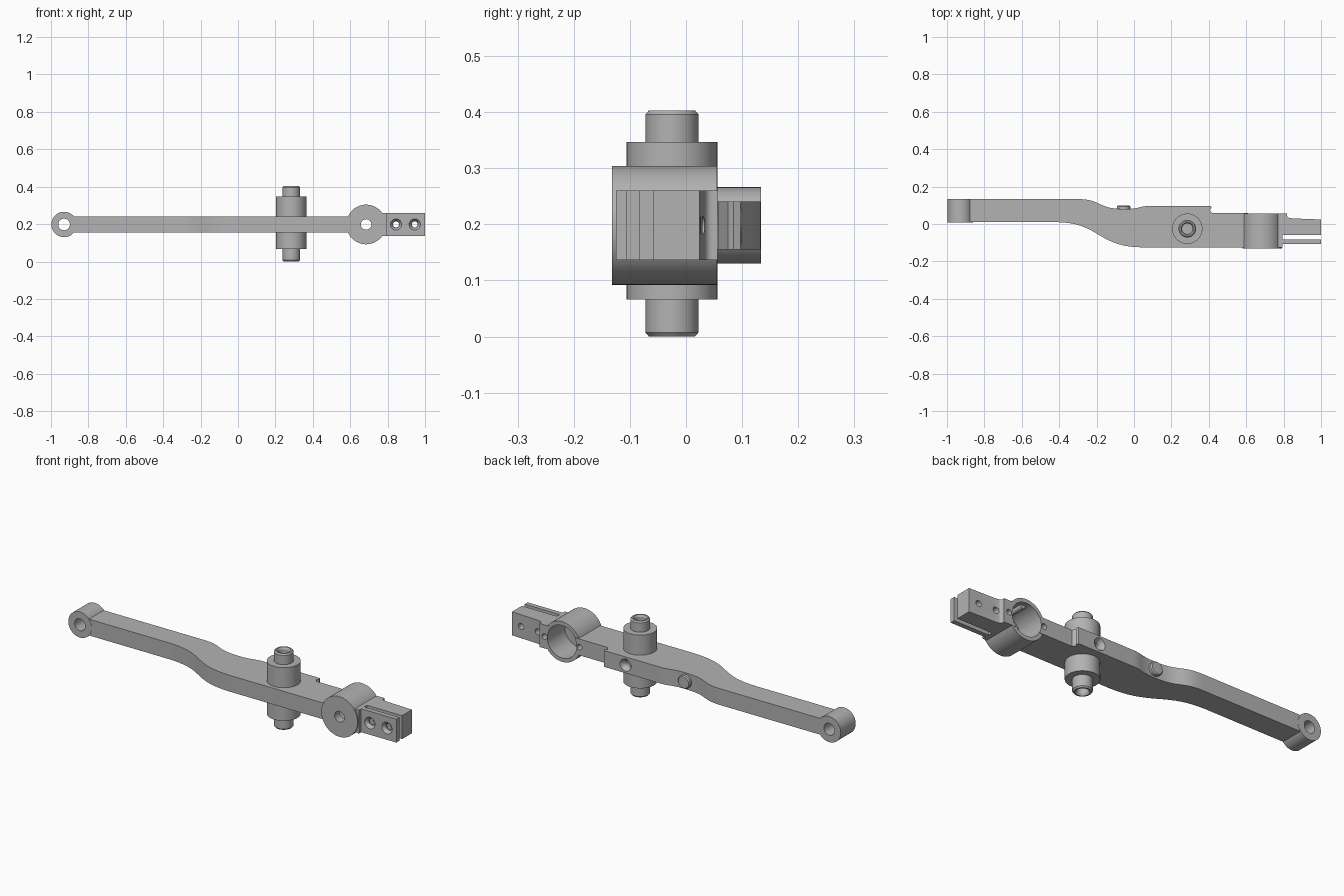
import bpy, bmesh, math
from mathutils import Vector, Matrix
from mathutils.geometry import interpolate_bezier

if "Cube" in bpy.data.objects:
    bpy.data.objects.remove(bpy.data.objects["Cube"], do_unlink=True)

MID = 0.198          # height of the arm's centre line
PIVOT = (0.285, -0.025)
RING_X = 0.685

metal = bpy.data.materials.new("grey metal")
metal.use_nodes = True
grey = (0.45, 0.45, 0.45, 1)
metal.diffuse_color = grey
metal.node_tree.nodes["Principled BSDF"].inputs["Base Color"].default_value = grey


def finish(name, bm):
    bmesh.ops.recalc_face_normals(bm, faces=bm.faces[:])
    mesh = bpy.data.meshes.new(name)
    bm.to_mesh(mesh)
    bm.free()
    mesh.materials.append(metal)
    obj = bpy.data.objects.new(name, mesh)
    bpy.context.collection.objects.link(obj)
    return obj


def prism(name, outline, half):
    """Plan outline extruded evenly about the centre line."""
    bm = bmesh.new()
    face = bm.faces.new([bm.verts.new((x, y, MID - half)) for x, y in outline])
    new = bmesh.ops.extrude_face_region(bm, geom=[face])["geom"]
    verts = [v for v in new if isinstance(v, bmesh.types.BMVert)]
    bmesh.ops.translate(bm, verts=verts, vec=(0, 0, 2 * half))
    return finish(name, bm)


def rod(name, x, y0, y1, r0, r1=None, z=MID, segments=48):
    """Cylinder or cone along y."""
    bm = bmesh.new()
    place = Matrix.Translation((x, (y0 + y1) / 2, z)) @ Matrix.Rotation(-math.pi / 2, 4, "X")
    bmesh.ops.create_cone(bm, cap_ends=True, segments=segments, radius1=r0,
                          radius2=r0 if r1 is None else r1, depth=y1 - y0, matrix=place)
    return finish(name, bm)


def lathe(name, profile, x, y):
    bm = bmesh.new()
    verts = [bm.verts.new((r, 0, z)) for r, z in profile]
    edges = [bm.edges.new(pair) for pair in zip(verts, verts[1:])]
    bmesh.ops.spin(bm, geom=verts + edges, cent=(0, 0, 0), axis=(0, 0, 1),
                   angle=2 * math.pi, steps=48)
    bmesh.ops.remove_doubles(bm, verts=bm.verts[:], dist=1e-5)
    bmesh.ops.translate(bm, verts=bm.verts[:], vec=(x, y, 0))
    return finish(name, bm)


def combine(target, other, operation):
    mod = target.modifiers.new("combine", "BOOLEAN")
    mod.operation, mod.solver, mod.object = operation, "EXACT", other
    bpy.context.view_layer.objects.active = target
    bpy.ops.object.modifier_apply(modifier=mod.name)
    bpy.data.objects.remove(other, do_unlink=True)


def bend(*points):
    return [(p.x, p.y) for p in interpolate_bezier(*[Vector((*q, 0)) for q in points], 18)]


# Cranked arm
back = bend((-0.3, 0.133), (-0.17, 0.133), (-0.2, 0.08), (-0.05, 0.08))
back += bend((-0.05, 0.08), (0.03, 0.08), (0.03, 0.097), (0.09, 0.097))[1:]
front = bend((-0.42, 0.01), (-0.18, 0.01), (-0.2, -0.125), (0.05, -0.125))
outline = [(-0.93, 0.01)] + front + [(0.69, -0.125), (0.69, 0.058), (0.418, 0.058),
           (0.405, 0.075), (0.415, 0.085), (0.41, 0.097)] + back[::-1] + [(-0.93, 0.133)]
arm = prism("arm", outline, 0.043)

# Slotted clamp at the left end, with a rounded groove behind it
groove = [(0.832 - 0.014 * math.cos(a), 0.047 - 0.014 * math.sin(a))
          for a in [i * math.pi / 16 for i in range(9)]]
clamp = prism("clamp", [(0.7, -0.125), (0.795, -0.125), (0.795, -0.107), (1, -0.107),
              (1, -0.082), (0.795, -0.082), (0.795, -0.059), (1, -0.059), (1, 0.024),
              (0.845, 0.03)] + groove[::-1] + [(0.818, 0.056), (0.7, 0.056)], 0.062)

# Solid bosses joined to the arm
combine(arm, clamp, "UNION")
combine(arm, rod("end_boss", -0.93, 0.009, 0.134, 0.068), "UNION")
combine(arm, rod("ring_boss", RING_X, -0.132, 0.055, 0.106, segments=64), "UNION")

# Bores, ring pocket and countersunk holes
cutters = [
    rod("end_bore", -0.93, -0.1, 0.3, 0.031),
    rod("ring_bore", RING_X, -0.3, 0.3, 0.028),
    rod("ring_pocket", RING_X, -0.09, 0.2, 0.086, segments=64),
    rod("oil_hole", PIVOT[0], 0.03, 0.2, 0.018),
    rod("oil_countersink", PIVOT[0], 0.075, 0.1, 0.018, 0.034),
]
for x in (0.845, 0.945):
    cutters.append(rod("screw_hole", x, -0.3, 0.3, 0.016))
    cutters.append(rod("screw_countersink", x, -0.115, -0.09, 0.036, 0.018))
for x in (RING_X - 0.103, RING_X + 0.103):
    cutters.append(rod("side_hole", x, 0.01, 0.2, 0.015, segments=24))
for cutter in cutters:
    combine(arm, cutter, "DIFFERENCE")

# Pivot post with chamfered hollow ends
post = lathe("pivot_post", [(0, 0.06), (0.028, 0.06), (0.028, 0.01), (0.034, 0), (0.041, 0),
             (0.047, 0.007), (0.047, 0.066), (0.081, 0.066), (0.081, 0.347), (0.047, 0.347),
             (0.047, 0.396), (0.041, 0.403), (0.034, 0.403), (0.028, 0.393),
             (0.028, 0.34), (0, 0.34)], *PIVOT)

# Round stud on the back, and a key inside the ring pocket
stud = rod("back_stud", -0.055, 0.06, 0.094, 0.035)
stud_edge = rod("back_stud_edge", -0.055, 0.094, 0.1, 0.035, 0.03)
key = rod("pocket_key", RING_X, -0.092, 0.03, 0.014, z=MID + 0.082, segments=16)

for obj in (arm, post, stud, stud_edge, key):
    bpy.ops.object.select_all(action="DESELECT")
    obj.select_set(True)
    bpy.context.view_layer.objects.active = obj
    bpy.ops.object.shade_smooth_by_angle(angle=math.radians(30))
